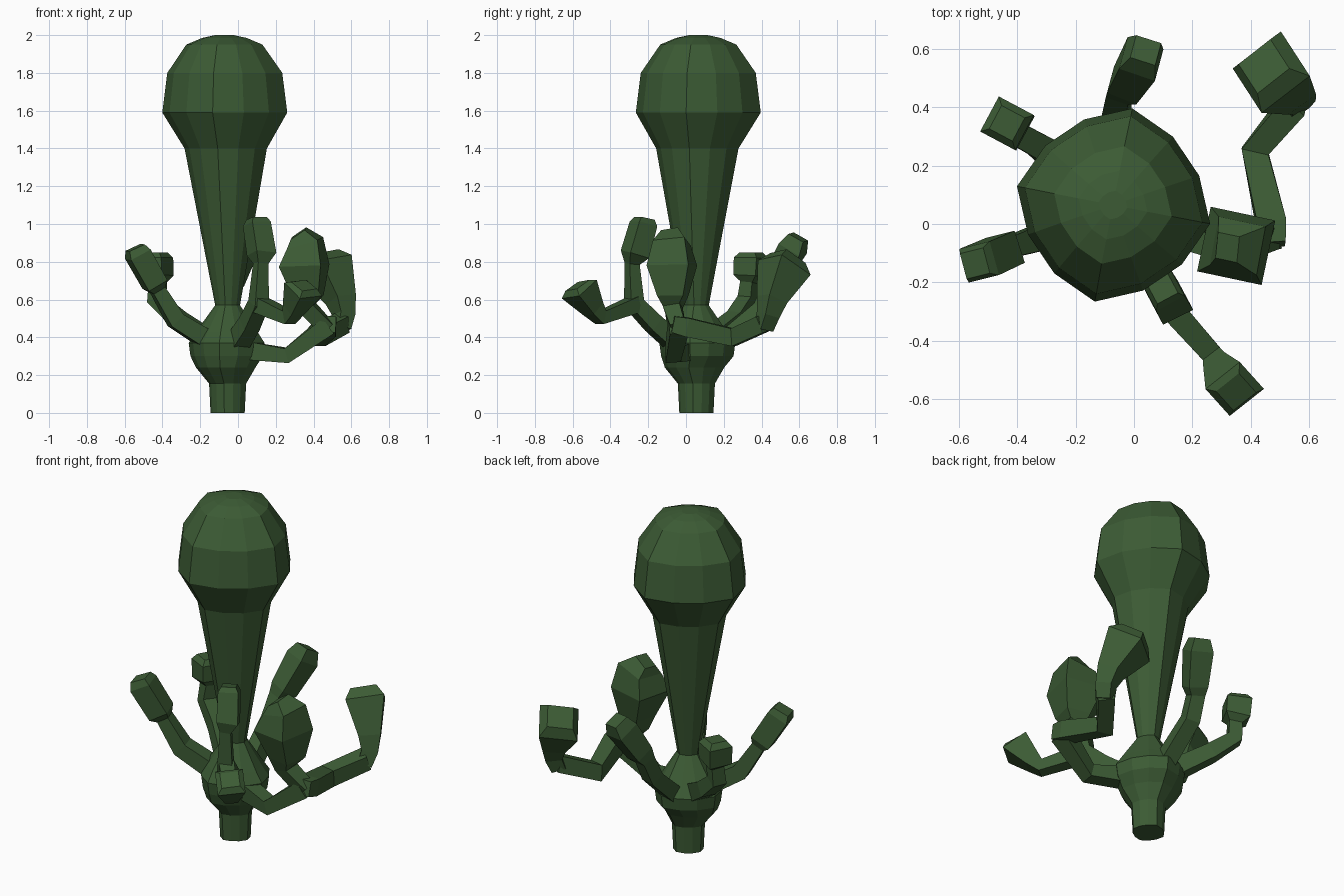
import bpy, bmesh
from math import sin, cos, radians
from mathutils import Vector

green = bpy.data.materials.new("cactus_green")
green.diffuse_color = (0.045, 0.105, 0.035, 1)


def finish(name, bm):
    bmesh.ops.recalc_face_normals(bm, faces=bm.faces)
    me = bpy.data.meshes.new(name)
    bm.to_mesh(me)
    bm.free()
    me.materials.append(green)
    ob = bpy.data.objects.new(name, me)
    bpy.context.collection.objects.link(ob)
    return ob


def skin(name, rings):
    """Join equal-length rings of points and cap both ends."""
    bm = bmesh.new()
    vs = [[bm.verts.new(p) for p in ring] for ring in rings]
    n = len(vs[0])
    for a, b in zip(vs, vs[1:]):
        for i in range(n):
            j = (i + 1) % n
            bm.faces.new((a[i], a[j], b[j], b[i]))
    bm.faces.new(vs[0])
    bm.faces.new(vs[-1])
    return finish(name, bm)


def limb(name, azimuth, points):
    """Square-section limb; points are (x, y, z, half_width)."""
    a = radians(azimuth)
    side = Vector((-sin(a), cos(a), 0))
    ps = [Vector(p[:3]) for p in points]
    rings = []
    for i, p in enumerate(ps):
        d1 = (p - ps[max(i - 1, 0)]).normalized()
        d2 = (ps[min(i + 1, len(ps) - 1)] - p).normalized()
        t = (d1 + d2).normalized()
        s = (side - t * side.dot(t)).normalized()
        n = t.cross(s)
        w = points[i][3]
        rings.append([p + s * w * u + n * w * v
                      for u, v in ((1, 1), (-1, 1), (-1, -1), (1, -1))])
    return skin(name, rings)


# Trunk: twelve-sided, slightly squarish rings (x, y, z, radius)
profile = [
    (-.055, .055, 0, .092), (-.055, .055, .155, .1), (-.065, .045, .24, .16),
    (-.06, .06, .3, .195), (-.06, .06, .37, .205), (-.06, .055, .43, .165),
    (-.055, .055, .57, .067), (-.065, .06, 1.4, .222), (-.07, .065, 1.59, .337),
    (-.07, .065, 1.8, .31), (-.072, .065, 1.95, .205), (-.072, .065, 1.985, .12),
    (-.072, .065, 2.0, .05),
]
rings = []
for x, y, z, r in profile:
    ring = []
    for k in range(12):
        a = radians(-11 + 30 * k)
        q = r * (1 if k % 3 == 0 else .92)
        ring.append((x + q * cos(a), y + q * sin(a), z))
    rings.append(ring)
skin("trunk", rings)

# Front arm: upright tip and a lower side branch
limb("front_arm", -62, [
    (-.01, -.04, .36, .05), (.06, -.17, .47, .045), (.11, -.275, .58, .042),
    (.12, -.285, .79, .03), (.125, -.27, .84, .058), (.10, -.225, 1.0, .055),
    (.097, -.22, 1.03, .04)])
limb("front_arm_branch", -48, [
    (.11, -.27, .575, .042), (.27, -.45, .505, .036), (.295, -.49, .55, .045),
    (.345, -.565, .655, .075), (.35, -.575, .675, .05)])

# Right arm: runs out, then round to the back
limb("right_arm", 10, [
    (.04, 0, .33, .05), (.26, -.07, .305, .04), (.47, -.04, .46, .05)])
limb("right_arm_extension", 80, [
    (.475, -.07, .47, .043), (.47, 0, .455, .05), (.415, .25, .4, .047),
    (.55, .415, .475, .046)])
limb("right_arm_far_bulb", -57, [
    (.545, .41, .45, .04), (.56, .435, .52, .045), (.545, .455, .6, .06),
    (.47, .52, .77, .105), (.445, .54, .82, .07)])
limb("right_arm_near_bulb", -12, [
    (.47, -.04, .45, .04), (.365, -.07, .56, .045), (.37, -.07, .62, .07),
    (.35, -.075, .78, .113), (.355, -.075, .9, .085), (.32, -.08, .95, .045)])

# Left front arm
limb("left_front_arm", 194, [
    (-.12, .02, .36, .05), (-.33, -.05, .49, .045), (-.425, -.08, .65, .036),
    (-.44, -.09, .68, .058), (-.53, -.13, .84, .06), (-.545, -.135, .875, .045)])

# Left back arm
limb("left_back_arm", 152, [
    (-.15, .12, .38, .05), (-.32, .265, .5, .043), (-.43, .325, .6, .04),
    (-.425, .335, .69, .036), (-.43, .34, .72, .066), (-.435, .345, .82, .068),
    (-.435, .345, .85, .045)])

# Back arm
limb("back_arm", 75, [
    (-.05, .18, .36, .045), (-.06, .4, .55, .042), (-.05, .455, .67, .04),
    (-.03, .475, .71, .055), (.025, .565, .87, .065), (.04, .595, .93, .045)])
